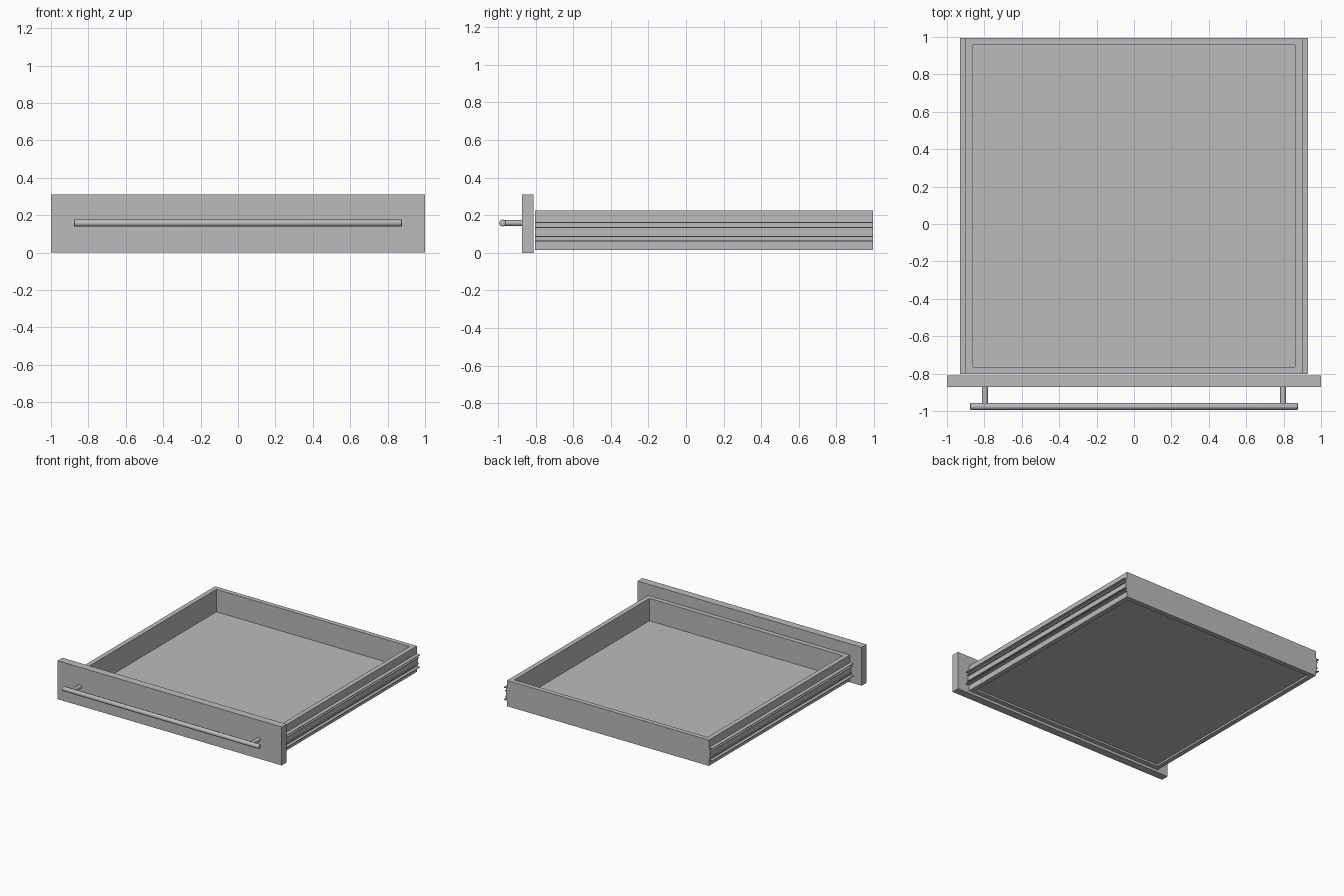
import bpy, bmesh, math
from mathutils import Matrix, Vector

cube = bpy.data.objects.get("Cube")
if cube:
    bpy.data.objects.remove(cube, do_unlink=True)

grey = bpy.data.materials.new("plain grey")
grey.use_nodes = True
COLOR = (0.5, 0.5, 0.5, 1)
grey.diffuse_color = COLOR
grey.node_tree.nodes["Principled BSDF"].inputs["Base Color"].default_value = COLOR


def finish(name, bm):
    bmesh.ops.recalc_face_normals(bm, faces=bm.faces[:])
    mesh = bpy.data.meshes.new(name)
    bm.to_mesh(mesh)
    bm.free()
    mesh.materials.append(grey)
    obj = bpy.data.objects.new(name, mesh)
    bpy.context.collection.objects.link(obj)
    return obj


def box(name, lo, hi):
    bm = bmesh.new()
    lo, hi = Vector(lo), Vector(hi)
    size = Matrix.Diagonal((*(hi - lo), 1))
    bmesh.ops.create_cube(bm, size=1, matrix=Matrix.Translation((lo + hi) / 2) @ size)
    return finish(name, bm)


def rod(name, start, end, radius, sides, bevel=0):
    start, end = Vector(start), Vector(end)
    axis = end - start
    bm = bmesh.new()
    turn = axis.to_track_quat('Z', 'Y').to_matrix().to_4x4()
    bmesh.ops.create_cone(bm, cap_ends=True, segments=sides, radius1=radius, radius2=radius,
                          depth=axis.length, matrix=Matrix.Translation((start + end) / 2) @ turn)
    if bevel:
        rims = [e for e in bm.edges if any(len(f.verts) > 4 for f in e.link_faces)]
        bmesh.ops.bevel(bm, geom=rims, offset=bevel, segments=2, affect='EDGES', profile=0.5)
    obj = finish(name, bm)
    bpy.ops.object.select_all(action='DESELECT')
    obj.select_set(True)
    bpy.context.view_layer.objects.active = obj
    bpy.ops.object.shade_smooth_by_angle(angle=math.radians(50))
    return obj


def extrude_profile(name, points, y0, y1, side):
    """Extrude an (x, z) outline along y, on the given side."""
    bm = bmesh.new()
    face = bm.faces.new([bm.verts.new((side * x, y0, z)) for x, z in points])
    out = bmesh.ops.extrude_face_region(bm, geom=[face])
    moved = [v for v in out["geom"] if isinstance(v, bmesh.types.BMVert)]
    bmesh.ops.translate(bm, vec=(0, y1 - y0, 0), verts=moved)
    return finish(name, bm)


def channel(x0, x1, z0, z1, t):
    """C-shaped outline that opens outwards."""
    return [(x0, z0), (x1, z0), (x1, z0 + t), (x0 + t, z0 + t),
            (x0 + t, z1 - t), (x1, z1 - t), (x1, z1), (x0, z1)]


FRONT, BACK = -0.803, 0.994
LOW, HIGH = 0.016, 0.224
W, T = 0.9, 0.038

# Front panel
box("front_panel", (-1, -0.872, 0), (1, -0.81, 0.31))

# Drawer walls as one hollow frame
bm = bmesh.new()
rings = []
for inset in (0, T):
    for z in (LOW, HIGH):
        x, y0, y1 = W - inset, FRONT + inset, BACK - inset
        rings.append([bm.verts.new((px, py, z))
                      for px, py in ((-x, y0), (x, y0), (x, y1), (-x, y1))])
for a, b in ((0, 1), (1, 3), (3, 2), (2, 0)):
    for i in range(4):
        j = (i + 1) % 4
        bm.faces.new((rings[a][i], rings[a][j], rings[b][j], rings[b][i]))
finish("drawer_walls", bm)

# Recessed bottom board
box("bottom_board", (T - W, FRONT + T, 0.031), (W - T, BACK - T, 0.043))

# Nested runner channels on both sides
for side, label in ((1, "left"), (-1, "right")):
    extrude_profile(label + "_outer_runner", channel(W, 0.93, 0.06, 0.163, 0.005),
                    FRONT, BACK, side)
    extrude_profile(label + "_inner_runner", channel(0.905, 0.92, 0.084, 0.138, 0.005),
                    FRONT, BACK, side)

# Bar handle and its posts
rod("handle_bar", (-0.876, -0.975, 0.158), (0.876, -0.975, 0.158), 0.019, 8, 0.005)
for side, label in ((1, "left"), (-1, "right")):
    rod(label + "_handle_post", (side * 0.797, -0.872, 0.158),
        (side * 0.797, -0.97, 0.158), 0.016, 8)
